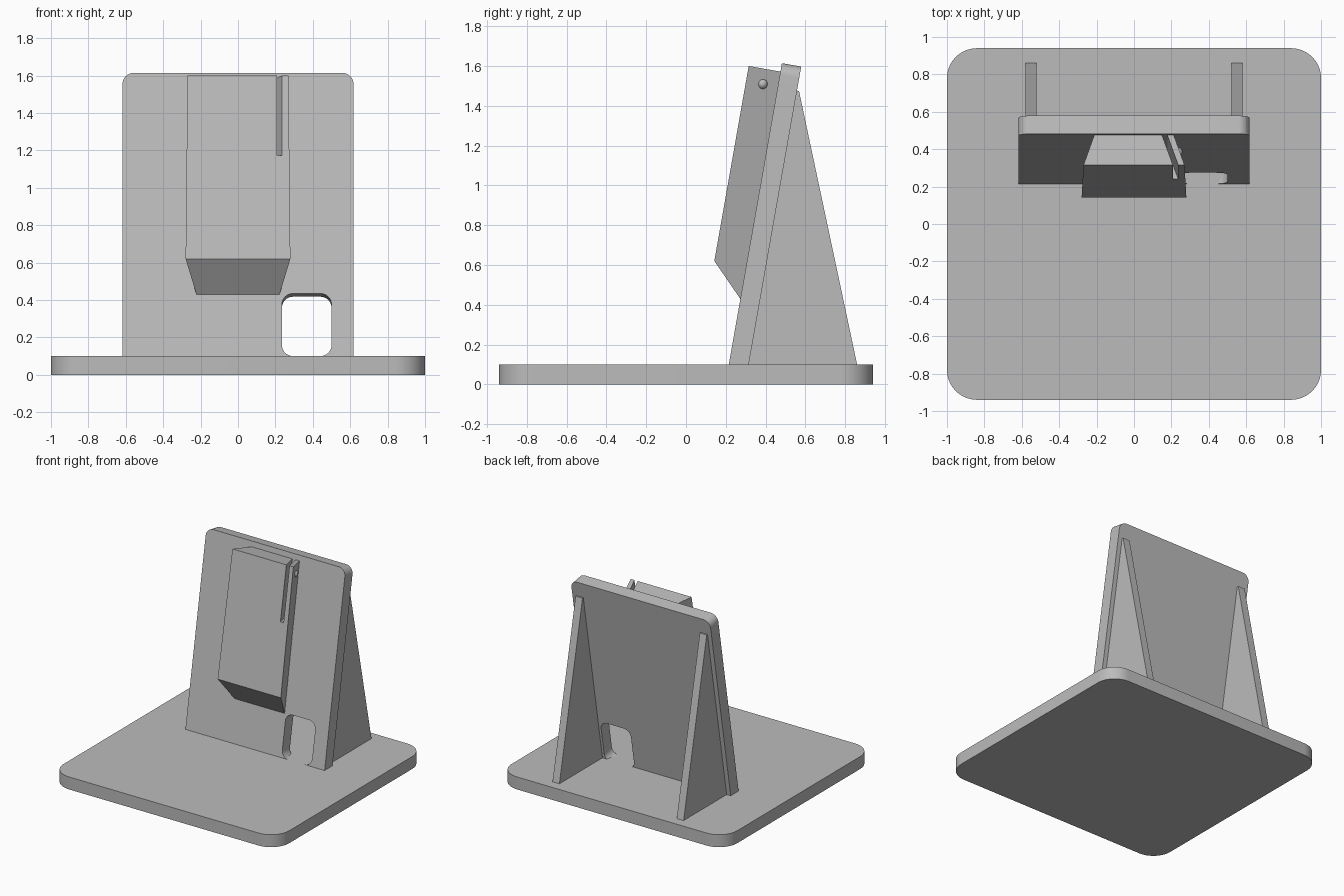
import bpy
import bmesh
from math import radians, pi, sin, cos
from mathutils import Matrix, Vector

cube = bpy.data.objects.get("Cube")
if cube:
    bpy.data.objects.remove(cube)

grey = bpy.data.materials.new("matte grey")
grey.use_nodes = True
GREY = (0.5, 0.5, 0.5, 1)
grey.diffuse_color = GREY
grey.node_tree.nodes["Principled BSDF"].inputs["Base Color"].default_value = GREY

# Leaning frame: x sideways, y up the slope, z out of the front face
LEAN = Matrix.Translation((0, 0.215, 0.1)) @ Matrix.Rotation(radians(80), 4, "X")
THICK = 0.0985


def finish(name, bm, matrix=Matrix()):
    bmesh.ops.recalc_face_normals(bm, faces=bm.faces)
    mesh = bpy.data.meshes.new(name)
    bm.to_mesh(mesh)
    bm.free()
    mesh.transform(matrix)
    mesh.materials.append(grey)
    obj = bpy.data.objects.new(name, mesh)
    bpy.context.collection.objects.link(obj)
    return obj


def loft(name, bottom, top, matrix=Matrix()):
    """Solid between two outlines with the same number of points."""
    bm = bmesh.new()
    a = [bm.verts.new(p) for p in bottom]
    b = [bm.verts.new(p) for p in top]
    bm.faces.new(a)
    bm.faces.new(b)
    for i in range(len(a)):
        j = (i + 1) % len(a)
        bm.faces.new((a[i], a[j], b[j], b[i]))
    return finish(name, bm, matrix)


def rounded_slab(name, x0, x1, y0, y1, z0, z1, radii, matrix=Matrix(), steps=10):
    """Slab with rounded corners, in order: right top, left top, left bottom, right bottom."""
    outline = []
    corners = [(x1, y1, -1, -1), (x0, y1, 1, -1), (x0, y0, 1, 1), (x1, y0, -1, 1)]
    for k, ((x, y, sx, sy), r) in enumerate(zip(corners, radii)):
        if r == 0:
            outline.append((x, y))
            continue
        for i in range(steps + 1):
            a = (k + i / steps) * pi / 2
            outline.append((x + sx * r + r * cos(a), y + sy * r + r * sin(a)))
    return loft(name, [(x, y, z0) for x, y in outline],
                [(x, y, z1) for x, y in outline], matrix)


def cut(obj, cutter):
    """Subtract the cutter, then discard it."""
    cutter.hide_render = True
    mod = obj.modifiers.new("cut", "BOOLEAN")
    mod.operation = "DIFFERENCE"
    mod.solver = "EXACT"
    mod.object = cutter
    bpy.context.view_layer.update()
    result = bpy.data.meshes.new_from_object(
        obj.evaluated_get(bpy.context.evaluated_depsgraph_get()))
    obj.modifiers.clear()
    obj.data = result
    bpy.data.objects.remove(cutter)


def smooth(obj):
    bpy.ops.object.select_all(action="DESELECT")
    obj.select_set(True)
    bpy.context.view_layer.objects.active = obj
    bpy.ops.object.shade_smooth_by_angle(angle=radians(30))


# Base plate
base = rounded_slab("base_plate", -1, 1, -0.94, 0.94, 0, 0.1, [0.16] * 4)

# Leaning back plate with a cable window
back = rounded_slab("back_plate", -0.617, 0.617, -0.05, 1.538, -THICK, 0,
                    [0.06, 0.06, 0, 0], LEAN)
cut(back, rounded_slab("window_cutter", 0.235, 0.5, 0, 0.34, -0.2, 0.1, [0.06] * 4, LEAN))

# Flared mounting block with a sloped underside
DEPTH = 0.162
block = loft("mounting_block",
             [(-0.222, 0.335, 0), (0.222, 0.335, 0), (0.213, 1.495, 0), (-0.213, 1.495, 0)],
             [(-0.28, 0.5, DEPTH), (0.28, 0.5, DEPTH),
              (0.27, 1.495, DEPTH), (-0.27, 1.495, DEPTH)], LEAN)


# Slot that frees a thin spring arm, parallel to the flared side
def slot_section(n):
    x = 0.15 + 0.36 * n
    return [(x, 1.06, n), (x + 0.028, 1.06, n), (x + 0.028, 1.6, n), (x, 1.6, n)]


cut(block, loft("slot_cutter", slot_section(0), slot_section(0.3), LEAN))

# Catch bump on the spring arm
bm = bmesh.new()
bmesh.ops.create_uvsphere(bm, u_segments=24, v_segments=12, radius=0.025)
bump = finish("catch_bump", bm, Matrix.Translation((0.234, 0.385, 1.51)))

# Triangular support ribs
for side, name in ((1, "left_rib"), (-1, "right_rib")):
    profile = [(0.29, 0.09), (0.862, 0.09), (0.86, 0.1), (0.568, 1.475), (0.535, 1.48)]
    loft(name, [(side * 0.52, y, z) for y, z in profile],
         [(side * 0.581, y, z) for y, z in profile])

for obj in (base, back, bump):
    smooth(obj)
